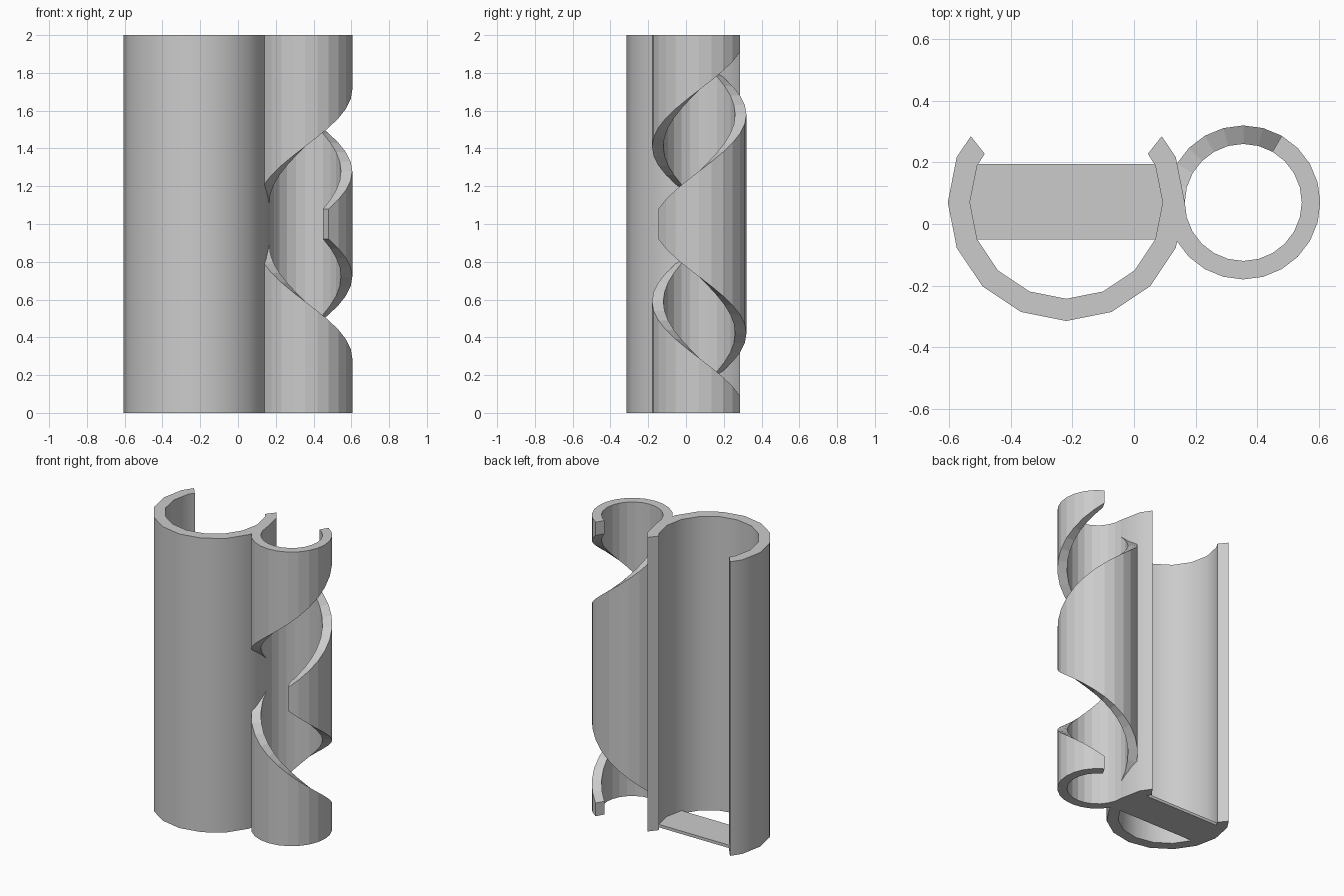
import bpy, bmesh
from math import cos, sin, radians

if "Cube" in bpy.data.objects:
    bpy.data.objects.remove(bpy.data.objects["Cube"], do_unlink=True)

grey = bpy.data.materials.new("plain grey")
grey.use_nodes = True
grey.diffuse_color = (0.6, 0.6, 0.6, 1)
grey.node_tree.nodes["Principled BSDF"].inputs["Base Color"].default_value = (0.6, 0.6, 0.6, 1)

HEIGHT = 2.0
CLIP_X, TUBE_X, AXIS_Y = -0.22, 0.355, 0.07


def finish(name, bm, smooth=False):
    bmesh.ops.recalc_face_normals(bm, faces=bm.faces)
    mesh = bpy.data.meshes.new(name)
    bm.to_mesh(mesh)
    bm.free()
    mesh.materials.append(grey)
    obj = bpy.data.objects.new(name, mesh)
    bpy.context.collection.objects.link(obj)
    if smooth:
        bpy.ops.object.select_all(action="DESELECT")
        obj.select_set(True)
        bpy.context.view_layer.objects.active = obj
        bpy.ops.object.shade_smooth_by_angle(angle=radians(30))
    return obj


def strip(name, sections, smooth=False):
    """Skin a row of four-cornered sections and cap both ends."""
    bm = bmesh.new()
    rings = [[bm.verts.new(p) for p in s] for s in sections]
    for a, b in zip(rings, rings[1:]):
        for i in range(4):
            j = (i + 1) % 4
            bm.faces.new((a[i], a[j], b[j], b[i]))
    bm.faces.new(rings[0])
    bm.faces.new(rings[-1])
    return finish(name, bm, smooth)


def wall(outer, inner, low, high):
    return [(*outer, low), (*outer, high), (*inner, high), (*inner, low)]


def polar(cx, radius, degrees):
    a = radians(degrees)
    return cx + radius * cos(a), AXIS_Y + radius * sin(a)


# Large open clip, with tips angled outwards at the back
def tip(side):
    return wall((CLIP_X + side * 0.31, 0.285), (CLIP_X + side * 0.265, 0.228), 0, HEIGHT)


sections = [tip(-1)]
for k in range(-1, 10):
    angle = 180 + k * 22.5
    sections.append(wall(polar(CLIP_X, 0.385, angle), polar(CLIP_X, 0.313, angle), 0, HEIGHT))
sections.append(tip(1))
strip("clip_wall", sections, smooth=True)

# Stop plate across the foot of the clip
bm = bmesh.new()
bmesh.ops.create_cube(bm, size=1)
for v in bm.verts:
    v.co = (CLIP_X + v.co.x * 0.64, 0.0725 + v.co.y * 0.245, (v.co.z + 0.5) * 0.02)
finish("stop_plate", bm)


# Small tube, split by two mirrored helical slots
def tube_part(name, start, end, low, high):
    strip(name, [wall(polar(TUBE_X, 0.25, t), polar(TUBE_X, 0.19, t), low(t), high(t))
                 for t in range(start, end + 1, 15)])


def upper_edge(t):
    return 1.71 + t / 300


def middle_edge(t):
    return 1.28 + t / 300


tube_part("tube_top", -180, 60, upper_edge, lambda t: HEIGHT)
tube_part("tube_middle", -60, 180, lambda t: HEIGHT - middle_edge(t), middle_edge)
tube_part("tube_bottom", -180, 60, lambda t: 0, lambda t: HEIGHT - upper_edge(t))
